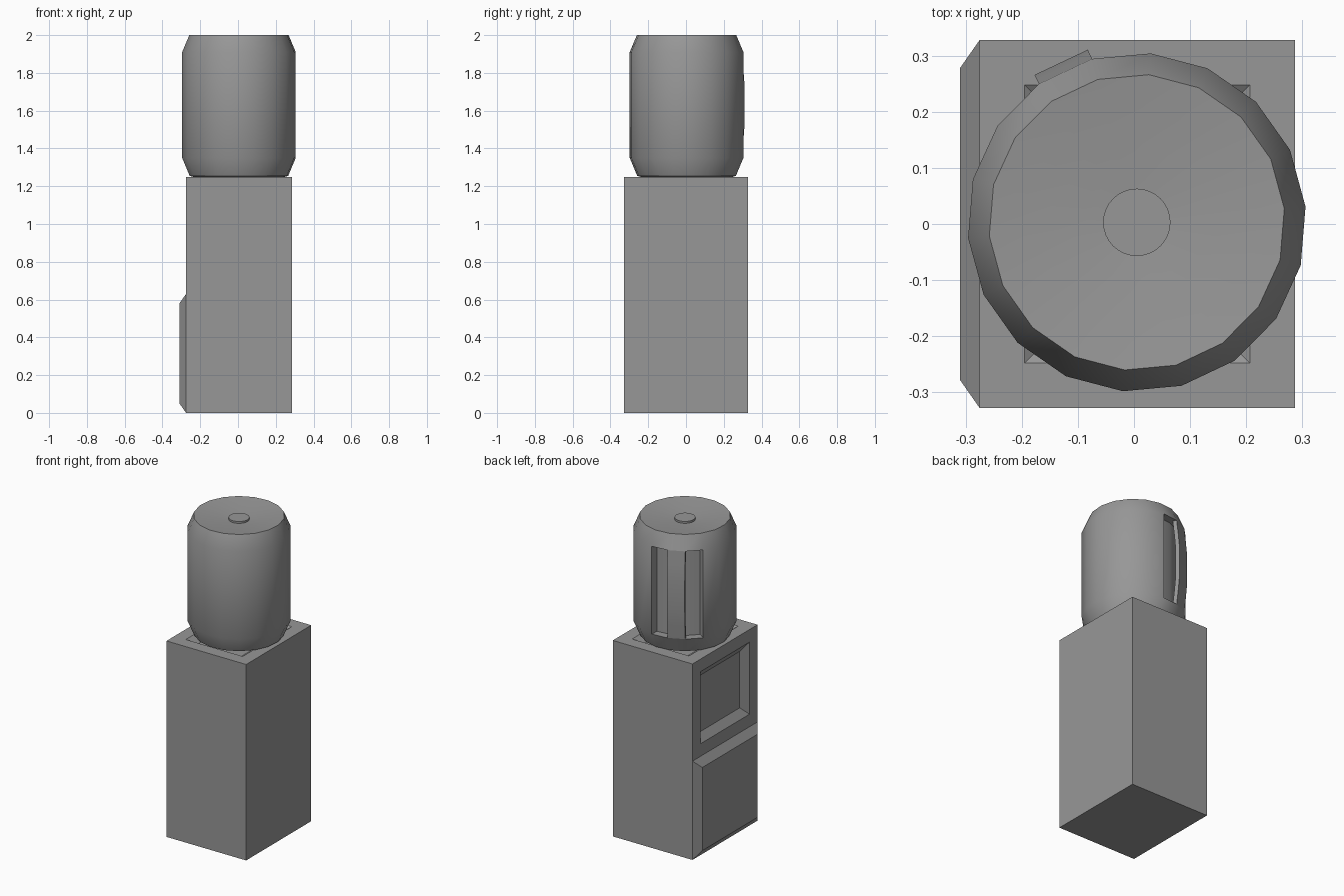
import bpy, bmesh
from math import radians, sin, cos
from mathutils import Vector

cube = bpy.data.objects.get("Cube")
if cube:
    bpy.data.objects.remove(cube, do_unlink=True)

grey = bpy.data.materials.new("plain_grey")
grey.use_nodes = True
GREY = (0.31, 0.31, 0.31, 1)
grey.diffuse_color = GREY
grey.node_tree.nodes["Principled BSDF"].inputs["Base Color"].default_value = GREY

SIDES = 18
STEP = 360 / SIDES
START = 85.3                      # angle of the first corner of the bottle
CENTRE = Vector((0.005, 0.003, 0))
WALL_R, WALL_LOW, WALL_HIGH = 0.302, 1.35, 1.91


def finish(bm, name, smooth=False):
    bmesh.ops.recalc_face_normals(bm, faces=bm.faces[:])
    mesh = bpy.data.meshes.new(name)
    bm.to_mesh(mesh)
    bm.free()
    obj = bpy.data.objects.new(name, mesh)
    bpy.context.collection.objects.link(obj)
    mesh.materials.append(grey)
    if smooth:
        bpy.ops.object.select_all(action='DESELECT')
        obj.select_set(True)
        bpy.context.view_layer.objects.active = obj
        bpy.ops.object.shade_smooth_by_angle(angle=radians(30))
    return obj


def polar(r, deg, z):
    a = radians(deg)
    return CENTRE + Vector((r * cos(a), r * sin(a), z))


def loft(bm, rings):
    """Join closed rings of points with quads; return the faces row by row."""
    rows = [[bm.verts.new(p) for p in ring] for ring in rings]
    n = len(rows[0])
    faces = [[bm.faces.new((a[i], a[(i + 1) % n], b[(i + 1) % n], b[i]))
              for i in range(n)] for a, b in zip(rows, rows[1:])]
    ends = (bm.faces.new(rows[0][::-1]), bm.faces.new(rows[-1]))
    return faces, ends


def inset(bm, face, thickness, depth=0):
    bmesh.ops.inset_individual(bm, faces=[face], thickness=thickness,
                               depth=depth, use_even_offset=True)


# Cabinet: a box with a seam line, raised lower door and two recesses
bm = bmesh.new()
x0, x1, y = -0.275, 0.287, 0.328
rings = [[Vector(p + (z,)) for p in ((x0, -y), (x1, -y), (x1, y), (x0, y))]
         for z in (0, 0.63, 1.25)]
faces, (bottom, top) = loft(bm, rings)
bm.normal_update()
inset(bm, faces[0][3], 0.05, 0.035)
for recess in (faces[1][3], top):
    inset(bm, recess, 0.08)
    inset(bm, recess, 0.05, -0.035)
finish(bm, "cabinet")

# Bottle: turned profile with a slightly dished top
bm = bmesh.new()
profile = [(0.13, 1.216), (0.262, 1.255), (WALL_R, WALL_LOW), (WALL_R, WALL_HIGH),
           (0.264, 2.0), (0.06, 1.976)]
rings = [[polar(r, START + STEP * i, z) for i in range(SIDES)] for r, z in profile]
faces, ends = loft(bm, rings)

# Grip pocket: three wall panels pushed inwards
panels = faces[2][:3]
res = bmesh.ops.extrude_face_region(bm, geom=panels)
for v in res["geom"]:
    if isinstance(v, bmesh.types.BMVert):
        flat = Vector((v.co.x, v.co.y, 0)) - CENTRE
        v.co -= flat.normalized() * 0.05
old = [f for f in panels if f.is_valid]
if old:
    bmesh.ops.delete(bm, geom=old, context='FACES_ONLY')
finish(bm, "bottle", smooth=True)

# Handle: a bowed strap across the middle of the pocket
bm = bmesh.new()
a0, a1 = START + STEP, START + 2 * STEP
out = polar(1, (a0 + a1) / 2, 0) - CENTRE
rings = []
for z, bow in ((WALL_LOW, 0), (1.44, 0.01), (1.53, 0.018),
               (1.73, 0.018), (1.82, 0.01), (WALL_HIGH, 0)):
    p, q = polar(WALL_R, a0, z), polar(WALL_R, a1, z)
    rings.append([p + out * bow, q + out * bow,
                  q + out * (bow - 0.025), p + out * (bow - 0.025)])
loft(bm, rings)
finish(bm, "bottle_handle", smooth=True)

# Cap: small disc in the middle of the bottle top
bm = bmesh.new()
loft(bm, [[polar(0.06, 360 / 32 * i, z) for i in range(32)] for z in (1.97, 1.988)])
finish(bm, "bottle_cap", smooth=True)
